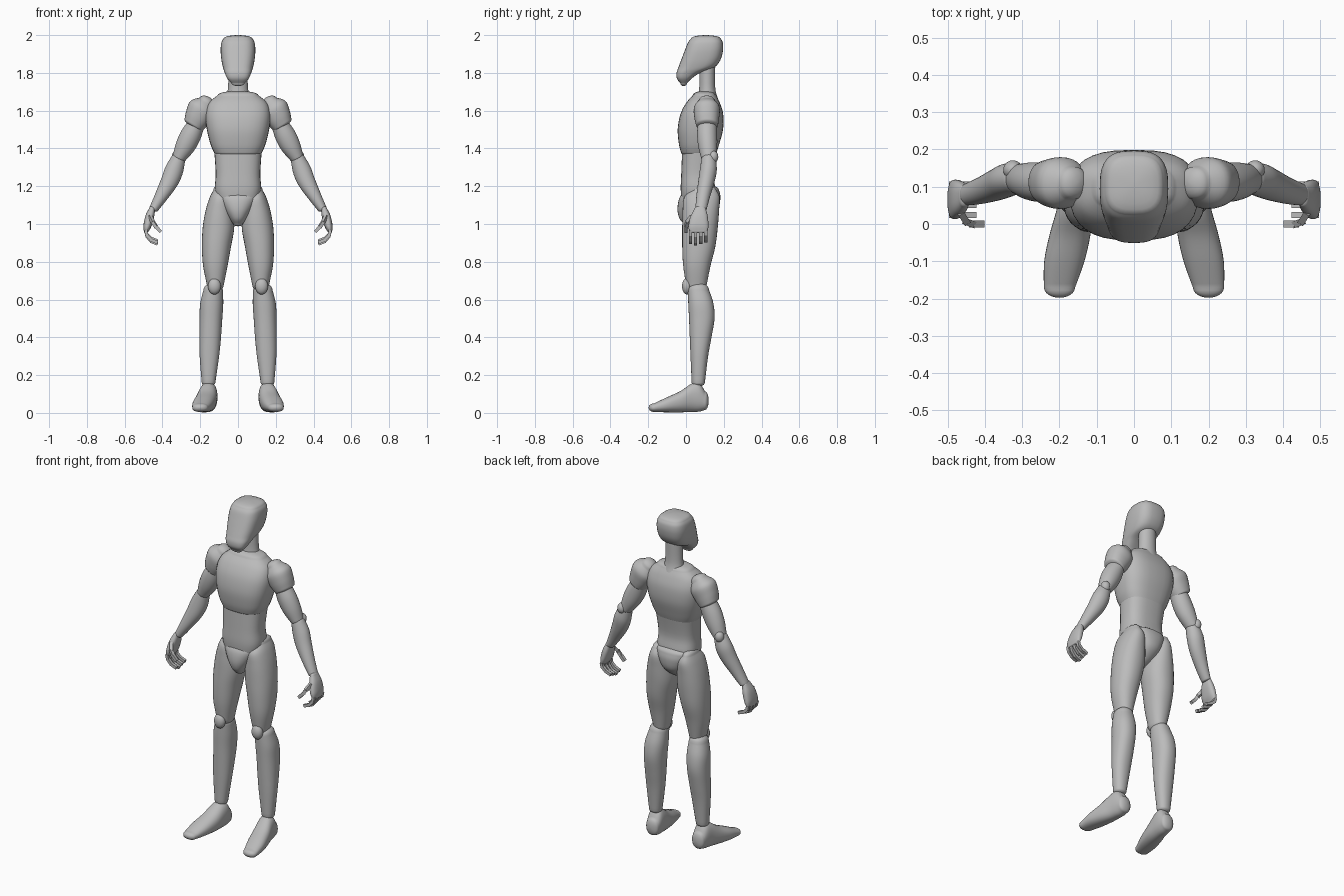
import bpy, bmesh, math
from mathutils import Vector

# Remove the default object
cube = bpy.data.objects.get("Cube")
if cube:
    bpy.data.objects.remove(cube, do_unlink=True)

# Single matte grey for the whole figure
grey = bpy.data.materials.new("plain_grey")
grey.use_nodes = True
grey.diffuse_color = (0.5, 0.5, 0.5, 1)
grey.node_tree.nodes["Principled BSDF"].inputs["Base Color"].default_value = (0.5, 0.5, 0.5, 1)


def catmull(p, q, r, s, t):
    """Smooth interpolation between q and r."""
    return 0.5 * (2 * q + (r - p) * t + (2 * p - 5 * q + 4 * r - s) * t * t
                  + (3 * q - p - 3 * r + s) * t ** 3)


def smooth_rings(rings, steps):
    result = []
    last = len(rings) - 1
    for i in range(last):
        around = [rings[max(0, min(last, i + k))] for k in (-1, 0, 1, 2)]
        for j in range(steps):
            result.append([catmull(*values, j / steps) for values in zip(*around)])
    result.append(list(rings[-1]))
    return result


def dome(ring, axis, height, steps=5):
    """Shrinking rings that round off one end, from rim to tip."""
    result = []
    for k in range(1, steps + 1):
        angle = math.pi / 2 * k / (steps + 0.3)
        centre = Vector(ring[:3]) + axis * height * math.sin(angle)
        result.append([*centre, ring[3] * math.cos(angle), ring[4] * math.cos(angle)])
    return result


def loft(name, rings, axis, caps, power=2.0, mirror=False, sides=32, steps=5):
    """Skin rings of (x, y, z, half width, half depth) that stand across an axis."""
    axis = Vector(axis).normalized()
    v = Vector((0, 0, 1)) if abs(axis.y) > 0.9 else Vector((0, 1, 0))
    u = v.cross(axis).normalized()
    v = axis.cross(u)
    body = smooth_rings(rings, steps)
    body = dome(body[0], -axis, caps[0])[::-1] + body + dome(body[-1], axis, caps[1])
    bm = bmesh.new()
    loops = []
    for x, y, z, a, b in body:
        loop = []
        for k in range(sides):
            angle = math.tau * k / sides
            c, s = math.cos(angle), math.sin(angle)
            c = math.copysign(abs(c) ** (2 / power), c)
            s = math.copysign(abs(s) ** (2 / power), s)
            loop.append(bm.verts.new(Vector((x, y, z)) + u * a * c + v * b * s))
        loops.append(loop)
    for low, high in zip(loops, loops[1:]):
        for k in range(sides):
            n = (k + 1) % sides
            bm.faces.new((low[k], low[n], high[n], high[k]))
    bm.faces.new(loops[0][::-1])
    bm.faces.new(loops[-1])
    return finish(name, bm, mirror)


def finish(name, bm, mirror, angle=50):
    bmesh.ops.recalc_face_normals(bm, faces=bm.faces)
    mesh = bpy.data.meshes.new(name)
    bm.to_mesh(mesh)
    bm.free()
    mesh.materials.append(grey)
    obj = bpy.data.objects.new(name, mesh)
    bpy.context.collection.objects.link(obj)
    if mirror:
        obj.modifiers.new("both_sides", "MIRROR")
    bpy.ops.object.select_all(action="DESELECT")
    obj.select_set(True)
    bpy.context.view_layer.objects.active = obj
    bpy.ops.object.shade_smooth_by_angle(angle=math.radians(angle))
    return obj


def ball(name, centre, radii):
    bm = bmesh.new()
    bmesh.ops.create_uvsphere(bm, u_segments=24, v_segments=14, radius=1)
    bmesh.ops.scale(bm, vec=radii, verts=bm.verts)
    bmesh.ops.translate(bm, vec=centre, verts=bm.verts)
    finish(name, bm, True)


def span(z, x0, x1, y0, y1):
    """Level ring given by its extents."""
    return ((x0 + x1) / 2, (y0 + y1) / 2, z, (x1 - x0) / 2, (y1 - y0) / 2)


def centred(z, half, y0, y1):
    return span(z, -half, half, y0, y1)


UP = (0, 0, 1)

# Head and neck
loft("head", [centred(*r) for r in (
    (1.745, .035, -.03, .005), (1.77, .057, -.048, .03), (1.8, .07, -.05, .075),
    (1.83, .08, -.04, .15), (1.87, .088, -.025, .183), (1.92, .092, -.006, .196),
    (1.96, .088, .01, .195), (1.98, .078, .025, .185))], UP, (.015, .02), 2.9)
loft("neck", [centred(*r) for r in (
    (1.66, .065, .06, .17), (1.72, .053, .07, .155), (1.84, .05, .07, .155))], UP, (.01, .01))

# Torso
loft("chest", [centred(*r) for r in (
    (1.375, .125, -.025, .16), (1.42, .145, -.037, .175), (1.5, .165, -.044, .196),
    (1.58, .172, -.03, .197), (1.64, .155, 0, .18), (1.68, .11, .035, .16))],
    UP, (.018, .025), 2.7)
loft("abdomen", [centred(*r) for r in (
    (1.1, .1, -.02, .14), (1.18, .122, -.028, .155), (1.27, .118, -.025, .145),
    (1.4, .127, -.02, .165))], UP, (.02, .01), 2.7)
loft("pelvis", [centred(*r) for r in (
    (1.0, .025, -.01, .06), (1.03, .047, -.035, .12), (1.08, .08, -.045, .17),
    (1.14, .112, -.034, .182), (1.18, .118, 0, .175))], UP, (.012, .03), 2.3)

# Legs
loft("thigh", [span(*r) for r in (
    (.68, .075, .165, 0, .11), (.78, .055, .185, -.015, .13), (.88, .037, .191, -.02, .155),
    (.98, .02, .187, -.02, .168), (1.07, .025, .172, -.018, .175),
    (1.14, .04, .15, -.01, .178), (1.18, .07, .13, .03, .16))],
    UP, (.04, .025), 2.2, True)
ball("kneecap", (.125, .005, .67), (.034, .026, .043))
loft("shin", [span(*r) for r in (
    (.16, .12, .192, .03, .1), (.3, .1, .203, .024, .117), (.4, .09, .205, .02, .135),
    (.5, .083, .204, .016, .151), (.58, .078, .2, .012, .145), (.65, .08, .183, .01, .122))],
    UP, (.02, .04), 2.2, True)


def foot_ring(y, x, half, z0, z1):
    return (x, y, (z0 + z1) / 2, half, (z1 - z0) / 2)


loft("foot", [foot_ring(*r) for r in (
    (-.17, .2, .042, .005, .05), (-.1, .187, .054, .003, .083), (-.03, .172, .055, .003, .115),
    (.03, .16, .05, .005, .155), (.07, .155, .046, .007, .16), (.1, .153, .04, .015, .115))],
    (0, 1, 0), (.028, .02), 2.3, True)

# Arms
loft("shoulder", [
    (.165, .11, 1.645, .045, .045), (.19, .11, 1.612, .073, .068),
    (.215, .11, 1.565, .069, .066), (.235, .112, 1.525, .057, .058)],
    (.09, 0, -.14), (.03, .015), 2.2, True)
loft("upper_arm", [
    (.22, .112, 1.53, .045, .05), (.25, .112, 1.47, .055, .053),
    (.28, .115, 1.41, .052, .05), (.312, .12, 1.35, .036, .04)],
    (.1, 0, -.2), (.02, .015), 2, True)
ball("elbow", (.325, .145, 1.355), (.026, .026, .032))
loft("forearm", [
    (.315, .12, 1.345, .038, .038), (.338, .118, 1.285, .049, .045),
    (.365, .107, 1.22, .046, .043), (.41, .09, 1.14, .034, .036),
    (.446, .08, 1.08, .024, .03)], (.13, 0, -.26), (.02, .01), 2, True)

# Hands
loft("palm", [
    (.455, .075, 1.08, .016, .03), (.467, .07, 1.04, .023, .045),
    (.48, .066, .99, .021, .053), (.487, .066, .96, .012, .048)],
    (.03, 0, -.13), (.015, .008), 2.5, True)


def digit(name, points, thick):
    """Chain of square-sectioned finger bones."""
    bm = bmesh.new()
    for start, end in zip(points, points[1:]):
        start, end = Vector(start), Vector(end)
        along = end - start
        turn = along.to_track_quat("Z", "Y").to_matrix().to_4x4()
        turn.translation = (start + end) / 2
        bone = bmesh.ops.create_cube(bm, size=1)["verts"]
        bmesh.ops.scale(bm, vec=(thick, thick, along.length + thick / 3), verts=bone)
        bmesh.ops.transform(bm, matrix=turn, verts=bone)
    finish(name, bm, True, 30)


for i, name in enumerate(("index", "middle", "ring", "little")):
    y = .024 + .027 * i
    lift = .008 * abs(i - 1)
    digit(name + "_finger", [(.488, y, .965), (.482, y, .935 + lift / 2),
                             (.46, y, .908 + lift), (.428, y, .895 + lift)], .017)
digit("thumb", [(.465, .03, 1.04), (.45, .006, 1.01), (.434, 0, .985), (.41, 0, .96)], .018)
